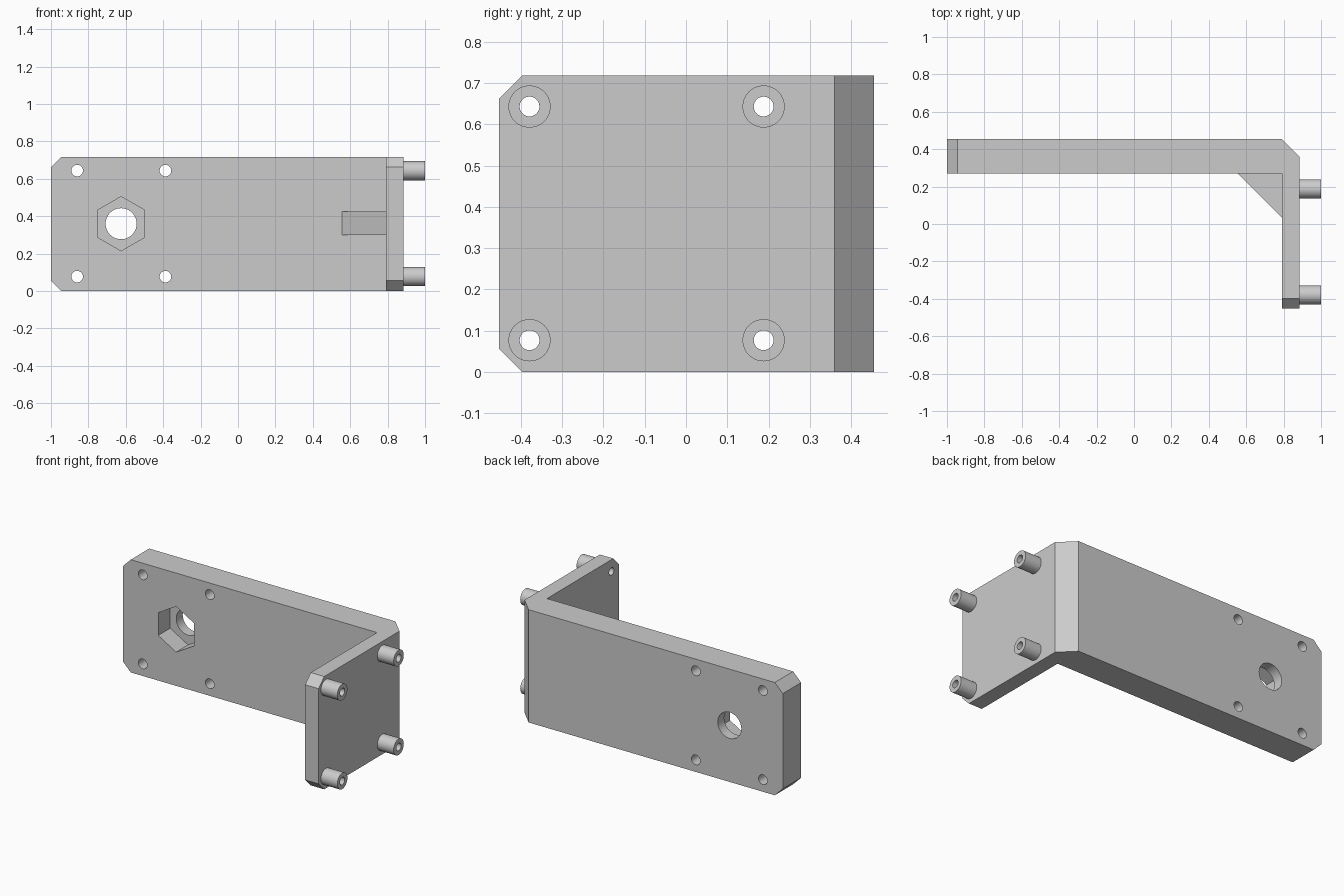
import bpy, bmesh, math
from mathutils import Matrix

if "Cube" in bpy.data.objects:
    bpy.data.objects.remove(bpy.data.objects["Cube"])

H = 0.718          # bracket height
grey = bpy.data.materials.new("plain grey")
grey.diffuse_color = (0.6, 0.6, 0.6, 1)
grey.use_nodes = True
grey.node_tree.nodes["Principled BSDF"].inputs["Base Color"].default_value = grey.diffuse_color


def finish(name, bm):
    bmesh.ops.recalc_face_normals(bm, faces=bm.faces)
    me = bpy.data.meshes.new(name)
    bm.to_mesh(me)
    bm.free()
    me.materials.append(grey)
    ob = bpy.data.objects.new(name, me)
    bpy.context.collection.objects.link(ob)
    return ob


def prism(name, pts, z0, z1, chamfer=None):
    """Extrude an xy outline upward; optionally chamfer edges chosen by a rule."""
    bm = bmesh.new()
    f = bm.faces.new([bm.verts.new((x, y, z0)) for x, y in pts])
    ext = bmesh.ops.extrude_face_region(bm, geom=[f])["geom"]
    bmesh.ops.translate(bm, vec=(0, 0, z1 - z0),
                        verts=[v for v in ext if isinstance(v, bmesh.types.BMVert)])
    if chamfer:
        edges = [e for e in bm.edges if chamfer(e)]
        bmesh.ops.bevel(bm, geom=edges, offset=0.056, segments=1, affect='EDGES')
    return finish(name, bm)


def cylinder(name, axis, r, start, end, a, z, sides=48):
    """Cylinder along x (a = y position) or y (a = x position)."""
    bm = bmesh.new()
    bmesh.ops.create_cone(bm, cap_ends=True, segments=sides, radius1=r, radius2=r,
                          depth=end - start)
    mid = (start + end) / 2
    if axis == 'x':
        m = Matrix.Translation((mid, a, z)) @ Matrix.Rotation(math.pi / 2, 4, 'Y')
    else:
        m = Matrix.Translation((a, mid, z)) @ Matrix.Rotation(math.pi / 2, 4, 'X')
    bm.transform(m)
    return finish(name, bm)


def boolean(ob, other, op):
    mod = ob.modifiers.new(op.lower(), 'BOOLEAN')
    mod.operation = op
    mod.solver = 'EXACT'
    mod.object = other
    bpy.context.view_layer.objects.active = ob
    bpy.ops.object.modifier_apply(modifier=mod.name)
    bpy.data.objects.remove(other)


def end_edge(e):
    """Horizontal edges across the two free ends of the L."""
    a, b = (v.co for v in e.verts)
    if abs(a.z - b.z) > 1e-4:
        return False
    return (a.x < -0.99 and b.x < -0.99) or (a.y < -0.44 and b.y < -0.44)


# L-shaped bracket with chamfered outside corner and clipped ends
bracket = prism("bracket", [(-1, 0.455), (-1, 0.27), (0.79, 0.27), (0.79, -0.453),
                            (0.885, -0.453), (0.885, 0.36), (0.79, 0.455)],
                0, H, end_edge)

# triangular rib inside the corner
rib = prism("rib", [(0.555, 0.27), (0.56, 0.28), (0.80, 0.28), (0.80, 0.035),
                    (0.79, 0.035)], 0.30, 0.425)
boolean(bracket, rib, 'UNION')

# hexagonal nut pocket and its through hole
pocket = cylinder("pocket_cutter", 'y', 0.145, 0.2, 0.39, -0.625, 0.36, 6)
if max(v.co.z for v in pocket.data.vertices) < 0.5:
    pocket.data.transform(Matrix.Translation((-0.625, 0, 0.36))
                          @ Matrix.Rotation(math.pi / 6, 4, 'Y')
                          @ Matrix.Translation((0.625, 0, -0.36)))
boolean(bracket, pocket, 'DIFFERENCE')
boolean(bracket, cylinder("bore_cutter", 'y', 0.083, 0.2, 0.5, -0.625, 0.36), 'DIFFERENCE')

# small screw holes in the long plate
for x in (-0.86, -0.388):
    for z in (0.077, 0.644):
        boolean(bracket, cylinder("screw_cutter", 'y', 0.031, 0.2, 0.5, x, z, 32), 'DIFFERENCE')

# hollow standoffs on the short plate, drilled right through
for y in (-0.379, 0.188):
    for z in (0.077, 0.643):
        boolean(bracket, cylinder("standoff", 'x', 0.051, 0.87, 1.0, y, z), 'UNION')
        boolean(bracket, cylinder("drill", 'x', 0.024, 0.7, 1.1, y, z, 32), 'DIFFERENCE')

bpy.ops.object.select_all(action='DESELECT')
bracket.select_set(True)
bpy.context.view_layer.objects.active = bracket
bpy.ops.object.shade_smooth_by_angle(angle=math.radians(30))
